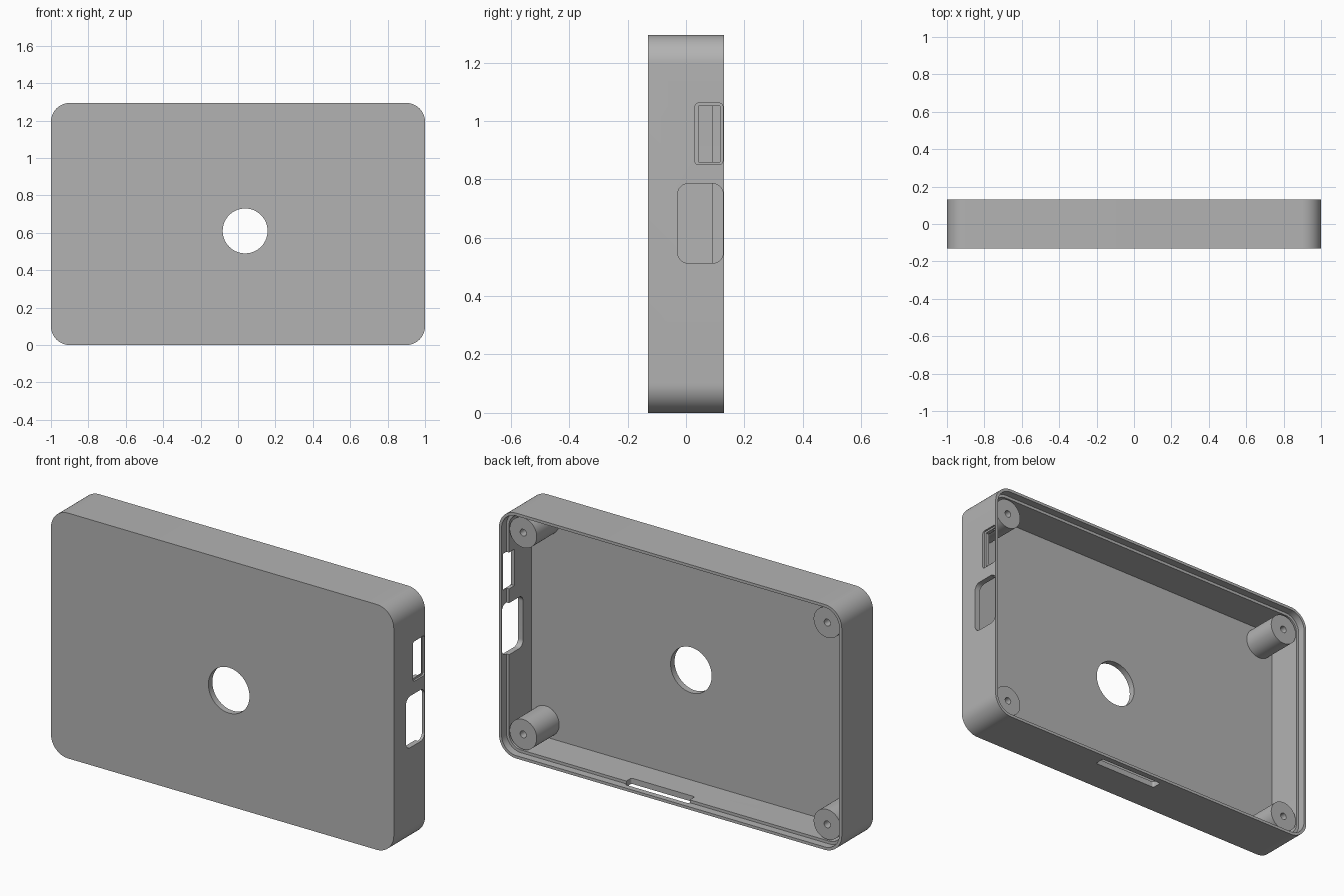
import bpy, bmesh
from math import cos, sin, pi, radians
from mathutils import Matrix

cube = bpy.data.objects.get("Cube")
if cube:
    bpy.data.objects.remove(cube, do_unlink=True)

W, H, D = 1.0, 1.294, 0.13      # half width, height, half depth
MID = H / 2
WALL, LIP, STEP_Y, FLOOR_Y = 0.03, 0.015, 0.09, -0.097

grey = bpy.data.materials.new("plastic_grey")
grey.use_nodes = True
colour = (0.45, 0.45, 0.45, 1)
grey.diffuse_color = colour
grey.node_tree.nodes["Principled BSDF"].inputs["Base Color"].default_value = colour

# Local (u, v, depth) to world, for prisms extruded along each axis
ALONG = {
    "y": Matrix(((1, 0, 0, 0), (0, 0, 1, 0), (0, 1, 0, 0), (0, 0, 0, 1))),  # u=x v=z
    "x": Matrix(((0, 0, 1, 0), (1, 0, 0, 0), (0, 1, 0, 0), (0, 0, 0, 1))),  # u=y v=z
    "z": Matrix.Identity(4),                                                # u=x v=y
}


def prism(name, axis, u, v, depth, r=0.0, seg=12):
    """Rounded rectangle spanning u and v, extruded over depth along an axis."""
    pts = []
    corners = ((u[1], v[1], -1, -1), (u[0], v[1], 1, -1),
               (u[0], v[0], 1, 1), (u[1], v[0], -1, 1))
    for k, (cu, cv, su, sv) in enumerate(corners):
        if r == 0:
            pts.append((cu, cv))
            continue
        for i in range(seg + 1):
            a = (k + i / seg) * pi / 2
            pts.append((cu + su * r + r * cos(a), cv + sv * r + r * sin(a)))
    bm = bmesh.new()
    base = bm.faces.new([bm.verts.new((p[0], p[1], depth[0])) for p in pts])
    ext = bmesh.ops.extrude_face_region(bm, geom=[base])
    top = [g for g in ext["geom"] if isinstance(g, bmesh.types.BMVert)]
    bmesh.ops.translate(bm, verts=top, vec=(0, 0, depth[1] - depth[0]))
    bmesh.ops.transform(bm, matrix=ALONG[axis], verts=bm.verts)
    bmesh.ops.remove_doubles(bm, verts=bm.verts, dist=1e-5)
    bmesh.ops.recalc_face_normals(bm, faces=bm.faces)
    mesh = bpy.data.meshes.new(name)
    bm.to_mesh(mesh)
    bm.free()
    mesh.materials.append(grey)
    obj = bpy.data.objects.new(name, mesh)
    bpy.context.collection.objects.link(obj)
    return obj


def disc(name, x, z, r, depth, seg=14):
    return prism(name, "y", (x - r, x + r), (z - r, z + r), depth, r, seg)


def activate(obj):
    bpy.ops.object.select_all(action="DESELECT")
    obj.select_set(True)
    bpy.context.view_layer.objects.active = obj


def cut(target, cutter):
    mod = target.modifiers.new("cut", "BOOLEAN")
    mod.operation, mod.solver, mod.object = "DIFFERENCE", "EXACT", cutter
    activate(target)
    bpy.ops.object.modifier_apply(modifier=mod.name)
    bpy.data.objects.remove(cutter, do_unlink=True)


def smooth(obj):
    activate(obj)
    bpy.ops.object.shade_smooth_by_angle(angle=radians(30))


def inset_prism(name, inset, depth):
    return prism(name, "y", (-W + inset, W - inset), (inset, H - inset),
                 depth, 0.1 - inset)


# Tray with an open back and a stepped rim
case = prism("case_shell", "y", (-W, W), (0, H), (-D, D), 0.1)
cut(case, inset_prism("cavity", WALL, (FLOOR_Y, 0.3)))
cut(case, inset_prism("rim_step", LIP, (STEP_Y, 0.3)))

# Round opening in the front plate
cut(case, disc("front_hole", 0.038, 0.61, 0.12, (-0.2, 0)))

# Side ports: large rounded one, and a small one with a shallow recess
cut(case, prism("large_port", "x", (-0.028, 0.127), (0.513, 0.785), (0.9, 1.1), 0.035))
cut(case, prism("port_recess", "x", (0.031, 0.126), (0.85, 1.061), (0.99, 1.1), 0.012))
cut(case, prism("small_port", "x", (0.043, 0.117), (0.86, 1.052), (0.9, 1.1)))

# Slot through the bottom wall
cut(case, prism("bottom_slot", "z", (-0.085, 0.285), (0.048, 0.1), (-0.1, 0.05), 0.01))
smooth(case)

# Four screw posts, flush with the rim step
for side, sx in (("left", 1), ("right", -1)):
    for level, sz in (("upper", 1), ("lower", -1)):
        x, z = sx * 0.887, MID + sz * 0.532
        post = disc(f"screw_post_{level}_{side}", x, z, 0.079, (FLOOR_Y - 0.01, STEP_Y))
        cut(post, disc("screw_hole", x, z, 0.018, (-0.06, 0.2), 6))
        smooth(post)
